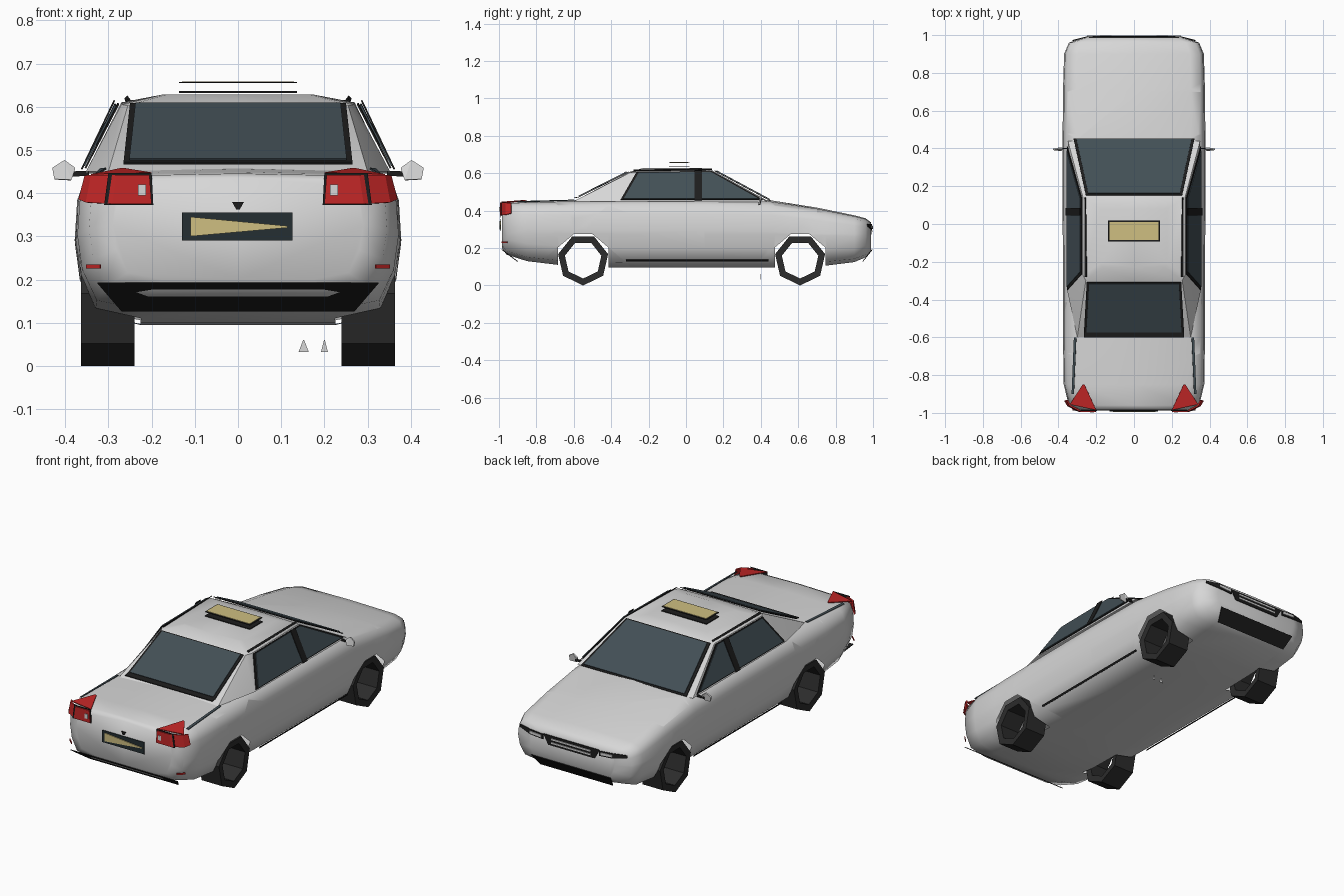
import bpy, bmesh, math
from mathutils import Vector

cube = bpy.data.objects.get("Cube")
if cube:
    bpy.data.objects.remove(cube, do_unlink=True)


def material(name, *rgb):
    m = bpy.data.materials.new(name)
    m.use_nodes = True
    m.diffuse_color = (*rgb, 1)
    bsdf = m.node_tree.nodes["Principled BSDF"]
    bsdf.inputs["Base Color"].default_value = (*rgb, 1)
    bsdf.inputs["Roughness"].default_value = 0.6
    return m


PAINT = material("silver paint", .68, .68, .68)
GLASS = material("slate glass", .055, .078, .092)
TRIM = material("black trim", .012, .012, .012)
TYRE = material("tyre rubber", .025, .025, .025)
RED = material("red lamp", .55, .02, .02)
YELLOW = material("pale yellow", .62, .52, .22)
PLATE = material("dark plate", .018, .028, .032)


def finish(name, bm, mat, smooth=False):
    mesh = bpy.data.meshes.new(name)
    bm.to_mesh(mesh)
    bm.free()
    mesh.materials.append(mat)
    for p in mesh.polygons:
        p.use_smooth = smooth
    ob = bpy.data.objects.new(name, mesh)
    bpy.context.collection.objects.link(ob)
    return ob


def grid(bm, rows, closed=False):
    """Skin neighbouring rows of points with quads."""
    vs = [[bm.verts.new(p) for p in r] for r in rows]
    n = len(rows[0])
    for a, b in zip(vs, vs[1:]):
        for i in range(n if closed else n - 1):
            j = (i + 1) % n
            bm.faces.new((a[i], a[j], b[j], b[i]))
    return vs


def panel(name, rows, mat, thick=.004, both=False):
    """Thin plate through rows of points, optionally mirrored in x."""
    for s in ((1, -1) if both else (1,)):
        bm = bmesh.new()
        grid(bm, [[(s * x, y, z) for x, y, z in r] for r in rows])
        side = ("left_" if s > 0 else "right_") if both else ""
        ob = finish(side + name, bm, mat)
        mod = ob.modifiers.new("thickness", "SOLIDIFY")
        mod.thickness, mod.offset = thick, 0


def mirrored(half):
    return half + [(-x, y, z) for x, y, z in reversed(half) if x > 0]


# Lower body: one cross-section, scaled along the length
SECTION = [(0, 0), (.6, 0), (.88, .07), (.97, .3), (1, .55), (.985, .8), (.94, .94), (.8, 1), (0, 1.02)]
STATIONS = [(-.985, .29, .2, .43), (-.96, .345, .165, .44), (-.85, .372, .13, .443),
            (-.6, .376, .1, .45), (-.3, .376, .095, .455), (.1, .378, .095, .455),
            (.44, .378, .095, .45), (.7, .376, .1, .41), (.9, .37, .125, .37),
            (.96, .345, .15, .355), (.988, .26, .18, .335)]
bm = bmesh.new()
rings = grid(bm, [mirrored([(w * u, y, zb + (zt - zb) * v) for u, v in SECTION])
                  for y, w, zb, zt in STATIONS], closed=True)
bm.faces.new(rings[0])
bm.faces.new(rings[-1])

# Open wheel arches in the sides of the shell
FRONT_Y, REAR_Y = .61, -.55
for cy in (FRONT_Y, REAR_Y):
    normals = [Vector((0, math.cos(a), math.sin(a))) for a in (math.radians(d) for d in (0, 50, 90, 130, 180))]
    centre = Vector((0, cy, .14))
    for n in normals:
        faces = [f for f in bm.faces if abs(f.calc_center_median().x) > .2
                 and abs(f.calc_center_median().y - cy) < .4]
        geom = faces + list({e for f in faces for e in f.edges}) + list({v for f in faces for v in f.verts})
        bmesh.ops.bisect_plane(bm, geom=geom, plane_co=centre + n * .135, plane_no=n)
    hole = []
    for f in bm.faces:
        c = f.calc_center_median()
        if abs(c.x) > .25 and all((c - centre).dot(n) < .135 for n in normals):
            hole.append(f)
    bmesh.ops.delete(bm, geom=hole, context="FACES")
bmesh.ops.recalc_face_normals(bm, faces=bm.faces)
finish("body", bm, PAINT, smooth=True)

# Cabin
base = [(0, .45, .445), (.35, .44, .445), (.352, -.36, .45), (.30, -.6, .45), (0, -.6, .45)]
top = [(0, .14, .615), (.27, .14, .61), (.27, -.27, .605), (.255, -.3, .603), (0, -.3, .608)]
crown = [(x * .65, -.06 + (y + .06) * .7, .628) for x, y, z in top]
bm = bmesh.new()
rings = grid(bm, [mirrored(base), mirrored(top), mirrored(crown)], closed=True)
bm.faces.new(rings[-1])
bmesh.ops.recalc_face_normals(bm, faces=bm.faces)
cabin = finish("cabin", bm, PAINT)
bpy.context.view_layer.objects.active = cabin
cabin.select_set(True)
bpy.ops.object.shade_smooth_by_angle(angle=math.radians(35))
cabin.select_set(False)


def window(name, corners, out, both=False):
    """Dark surround with a slightly smaller pane in front of it."""
    pts, out = [Vector(c) for c in corners], Vector(out)
    mid = sum(pts, Vector()) / len(pts)
    for part, mat, shrink, lift in (("_frame", TRIM, 1, .006), ("_glass", GLASS, .95, .011)):
        a, b, c, d = [mid + (p - mid) * shrink + out * lift for p in pts]
        panel(name + part, [[a, b], [d, c]], mat, both=both)


window("windscreen", [(-.32, .45, .447), (.32, .45, .447), (.255, .15, .608), (-.255, .15, .608)], (0, .48, .88))
window("rear_window", [(-.265, -.575, .465), (.265, -.575, .465), (.25, -.305, .602), (-.25, -.305, .602)],
       (0, -.48, .88))
window("side_window", [(.348, .41, .455), (.348, -.35, .455), (.272, -.265, .602), (.272, .14, .606)],
       (.9, 0, .44), both=True)
panel("door_pillar", [[(.362, .045, .455), (.362, .085, .455)], [(.286, .045, .615), (.286, .085, .615)]],
      TRIM, both=True)
panel("roof_gutter", [[(.262, .14, .618), (.255, .14, .624)], [(.26, -.28, .612), (.25, -.28, .618)]],
      TRIM, both=True)
panel("window_ledge", [[(-.265, -.6, .468), (.265, -.6, .468)], [(-.265, -.575, .472), (.265, -.575, .472)]], TRIM)
panel("boot_seam", [[(.305, -.6, .457), (.318, -.6, .456)], [(.318, -.9, .449), (.33, -.9, .445)]],
      GLASS, both=True)


def flat_rect(x, y0, y1, z):
    return [[(-x, y0, z), (x, y0, z)], [(-x, y1, z), (x, y1, z)]]


# Roof sign: raised plate over a dark base
panel("sign_base", flat_rect(.137, -.092, .018, .634), TRIM)
panel("sign_border", flat_rect(.137, -.092, .018, .656), TRIM, .002)
panel("sign_plate", flat_rect(.13, -.085, .011, .659), YELLOW, .002)

# Tail end
panel("tail_lamp", [[(.2, -.991, .375), (.29, -.991, .375), (.35, -.962, .378), (.366, -.935, .385)],
                    [(.205, -.991, .442), (.28, -.991, .442), (.338, -.962, .442), (.352, -.935, .44)]],
      RED, .008, both=True)
panel("tail_lamp_top", [[(.2, -.985, .446), (.34, -.955, .442)], [(.262, -.85, .456), (.272, -.85, .456)]],
      RED, both=True)
panel("tail_lamp_border", [[(.196, -.988, .372), (.31, -.988, .372)], [(.2, -.988, .447), (.3, -.988, .447)]],
      TRIM, .003, both=True)
panel("reverse_lamp", [[(.213, -.997, .395), (.232, -.997, .395)], [(.213, -.997, .42), (.232, -.997, .42)]],
      PAINT, .003, both=True)
panel("reflector", [[(.318, -.985, .226), (.35, -.955, .226)], [(.318, -.985, .235), (.35, -.955, .235)]],
      RED, both=True)
panel("number_plate", [[(-.13, -.99, .29), (.126, -.99, .29)], [(-.13, -.99, .355), (.126, -.99, .355)]], PLATE)
panel("number_plate_face", [[(-.11, -.994, .3), (.115, -.994, .32)], [(-.11, -.994, .345), (.115, -.994, .324)]],
      YELLOW)
panel("boot_lock", [[(-.004, -.99, .362), (.004, -.99, .362)], [(-.014, -.99, .38), (.014, -.99, .38)]], TRIM)
panel("rear_bumper", [[(-.27, -.9, .128), (.27, -.9, .128)], [(-.325, -.985, .192), (.325, -.985, .192)]], TRIM)

# Nose
panel("front_intake", [[(-.22, .945, .128), (.22, .945, .128)], [(-.24, .996, .192), (.24, .996, .192)]], TRIM)
panel("grille", [[(-.14, .991, .272), (.14, .991, .272)], [(-.17, .991, .325), (.17, .991, .325)]], TRIM)
for i in range(2):
    z = .285 + i * .02
    panel("grille_bar", [[(-.12, .996, z), (.12, .996, z)], [(-.12, .996, z + .008), (.12, .996, z + .008)]], PAINT)
panel("headlamp", [[(.17, .993, .295), (.25, .991, .3), (.325, .972, .315)],
                   [(.17, .993, .322), (.25, .991, .328), (.325, .97, .328)]], TRIM, both=True)
panel("headlamp_lens", [[(.18, .997, .303), (.25, .995, .308)], [(.18, .997, .317), (.25, .995, .32)]],
      PAINT, both=True)

# Side details
panel("sill_strip", [[(.352, -.32, .128), (.352, .44, .128)], [(.358, -.32, .137), (.358, .44, .137)]],
      TRIM, both=True)
panel("mirror", [[(.378, .4, .455), (.386, .39, .43), (.425, .395, .432)],
                 [(.378, .4, .458), (.402, .4, .476), (.43, .395, .458)]], PAINT, .008, both=True)
panel("mirror_stalk", [[(.345, .4, .44), (.39, .4, .438)], [(.345, .4, .452), (.39, .4, .45)]], TRIM, both=True)
for x, w in ((.152, .012), (.2, .008)):
    panel("underside_tab", [[(x - w, .4, .032), (x + w, .4, .032)], [(x - .001, .4, .06), (x + .001, .4, .06)]],
          PAINT, .002)

# Wheels: faceted hollow tyres
SIDES = 7
for end, cy in (("front", FRONT_Y), ("rear", REAR_Y)):
    for side, s in (("left", 1), ("right", -1)):
        bm = bmesh.new()
        rows = []
        for x, r in ((.36, .1), (.363, .137), (.24, .137), (.243, .1)):
            turn = [2 * math.pi * (i + .25) / SIDES for i in range(SIDES)]
            rows.append([(s * x, cy + r * math.cos(a), .137 + r * math.sin(a)) for a in turn])
        grid(bm, rows + rows[:1], closed=True)
        bmesh.ops.remove_doubles(bm, verts=bm.verts, dist=.0005)
        bmesh.ops.recalc_face_normals(bm, faces=bm.faces)
        finish(f"{end}_{side}_wheel", bm, TYRE)
